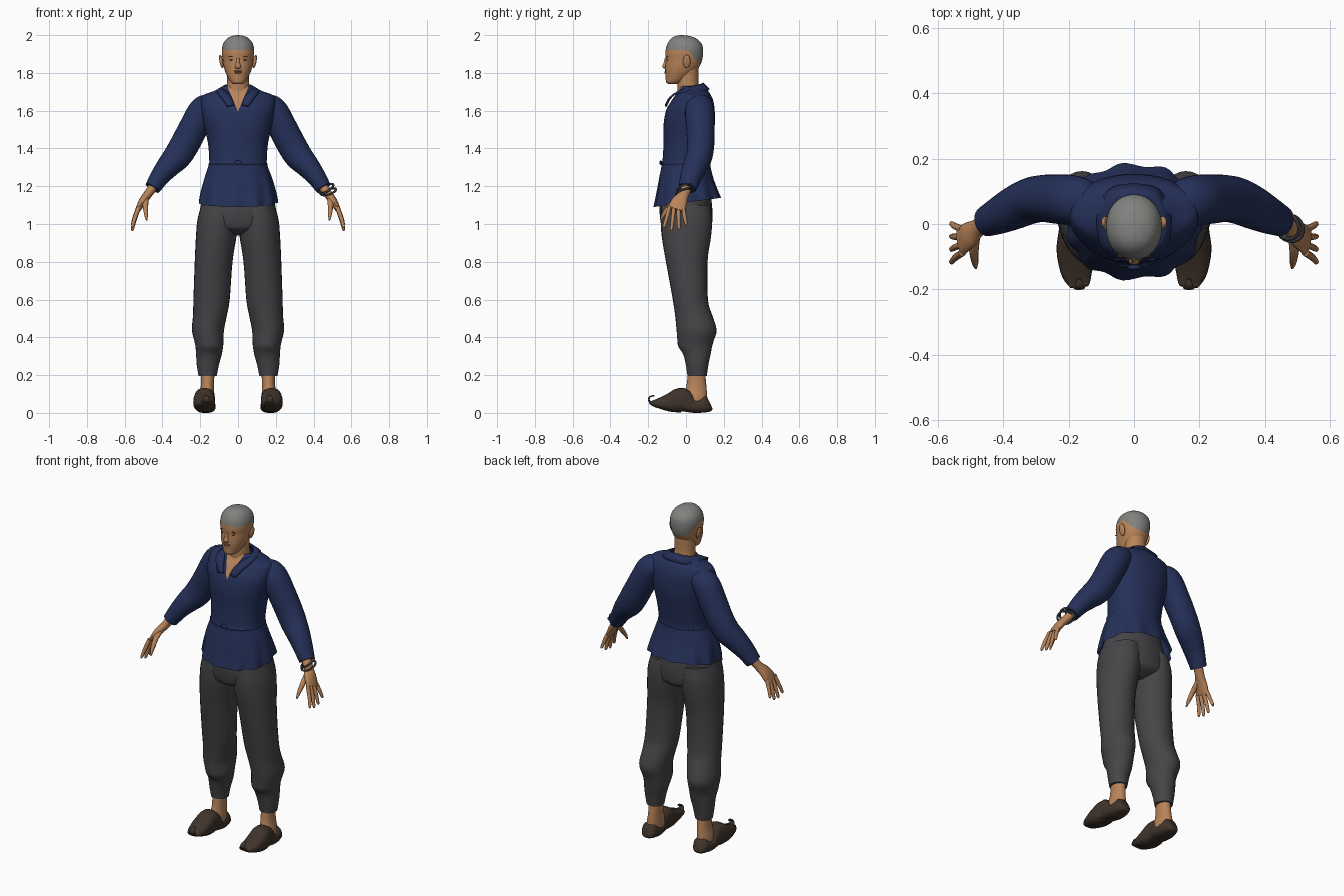
import bpy, bmesh, math
from mathutils import Vector

cube = bpy.data.objects.get("Cube")
if cube:
    bpy.data.objects.remove(cube, do_unlink=True)


def material(name, r, g, b):
    m = bpy.data.materials.new(name)
    m.use_nodes = True
    m.diffuse_color = (r, g, b, 1)
    bsdf = m.node_tree.nodes["Principled BSDF"]
    bsdf.inputs["Base Color"].default_value = (r, g, b, 1)
    bsdf.inputs["Roughness"].default_value = 0.8
    return m


SKIN = material("skin", 0.48, 0.23, 0.1)
LIP = material("lip", 0.34, 0.13, 0.07)
DARK = material("dark_brown", 0.05, 0.03, 0.02)
GREY = material("cap_grey", 0.22, 0.22, 0.21)
BLUE = material("shirt_blue", 0.018, 0.03, 0.1)
CHARCOAL = material("trouser_charcoal", 0.06, 0.059, 0.065)
LEATHER = material("shoe_leather", 0.05, 0.034, 0.024)
METAL = material("bracelet_metal", 0.04, 0.04, 0.045)


def finish(name, bm, *mats):
    bmesh.ops.recalc_face_normals(bm, faces=bm.faces)
    mesh = bpy.data.meshes.new(name)
    bm.to_mesh(mesh)
    bm.free()
    for m in mats:
        mesh.materials.append(m)
    mesh.shade_smooth()
    mesh.set_sharp_from_angle(angle=math.radians(50))
    obj = bpy.data.objects.new(name, mesh)
    bpy.context.collection.objects.link(obj)
    return obj


def spline(rows, steps):
    """Smooth curve through rows of numbers."""
    width = max(len(r) for r in rows)
    p = [Vector(tuple(r) + (0,) * (width - len(r))) for r in rows]
    p = [p[0] * 2 - p[1]] + p + [p[-1] * 2 - p[-2]]
    out = []
    for a, b, c, d in zip(p, p[1:], p[2:], p[3:]):
        for i in range(steps):
            t = i / steps
            out.append(b + (c - a) * (t / 2) + (a * 2 - b * 5 + c * 4 - d) * (t * t / 2)
                       + (b * 3 - a - c * 3 + d) * (t ** 3 / 2))
    return out + [p[-2]]


def skin_rings(rings, cap):
    bm = bmesh.new()
    loops = [[bm.verts.new(v) for v in ring] for ring in rings]
    n = len(loops[0])
    for a, b in zip(loops, loops[1:]):
        for i in range(n):
            j = (i + 1) % n
            bm.faces.new((a[i], a[j], b[j], b[i]))
    if cap:
        bm.faces.new(loops[0])
        bm.faces.new(loops[-1])
    return bm


def unit_ring(segs, power):
    for i in range(segs):
        t = math.tau * i / segs
        c, s = math.cos(t), math.sin(t)
        yield (t, math.copysign(abs(c) ** (2 / power), c),
               math.copysign(abs(s) ** (2 / power), s))


def stack(rows, side=1, segs=32, power=2, steps=4, cap=True):
    """Level sections: height, centre x, half width, front y, back y, waviness, tilt."""
    rings = []
    for r in spline([tuple(q) + (0,) * (7 - len(q)) for q in rows], steps):
        z, cx, hw, front, back, wave, tilt = r
        ring = []
        for t, c, s in unit_ring(segs, power):
            k = 1 + wave * math.cos(11 * t)
            ring.append((side * (cx + hw * c * k),
                         (front + back) / 2 + (back - front) / 2 * s * k, z + tilt * s))
        rings.append(ring)
    return skin_rings(rings, cap)


def tube(rows, side=1, ref=(0, 1, 0), segs=16, power=2, steps=4, cap=True):
    """Sections square to a path: x, y, z, radius along ref, other radius."""
    pts = spline(rows, steps)
    rings = []
    for i, p in enumerate(pts):
        c0 = Vector(p[:3])
        d = (Vector(pts[min(i + 1, len(pts) - 1)][:3]) - Vector(pts[max(i - 1, 0)][:3])).normalized()
        a = Vector(ref)
        a = (a - d * a.dot(d)).normalized()
        b = d.cross(a)
        ring = [c0 + a * p[3] * c + b * p[4] * s for _, c, s in unit_ring(segs, power)]
        rings.append([(v.x * side, v.y, v.z) for v in ring])
    return skin_rings(rings, cap)


def ball(name, loc, scale, mat, tilt=0):
    bm = bmesh.new()
    bmesh.ops.create_uvsphere(bm, u_segments=16, v_segments=10, radius=1)
    obj = finish(name, bm, mat)
    obj.location, obj.scale, obj.rotation_euler = loc, scale, (0, tilt, 0)
    return obj


def cut(bm, point, normal):
    bmesh.ops.bisect_plane(bm, geom=bm.verts[:] + bm.edges[:] + bm.faces[:],
                           plane_co=point, plane_no=normal, dist=1e-5)


# Head, with the grey cap cut along a brow line and a slope to the nape
bm = stack([(1.74, 0, .02, -.092, -.05), (1.75, 0, .038, -.105, -.02), (1.78, 0, .056, -.108, .025),
            (1.81, 0, .069, -.11, .055), (1.84, 0, .077, -.109, .075), (1.87, 0, .081, -.107, .086),
            (1.91, 0, .086, -.109, .091), (1.95, 0, .08, -.1, .085), (1.98, 0, .06, -.08, .058),
            (1.995, 0, .032, -.056, .02), (2, 0, .004, -.03, -.02)], power=2.1)
cut(bm, (0, 0, 1.92), (0, 0, 1))
cut(bm, (0, .01, 1.92), (0, 1, .9))
for f in bm.faces:
    c = f.calc_center_median()
    f.material_index = int(c.z > 1.92 or (c.y - .01) + .9 * (c.z - 1.92) > 0)
finish("head", bm, SKIN, GREY)
finish("neck", stack([(1.6, 0, .075, -.06, .09), (1.68, 0, .066, -.045, .08),
                      (1.74, 0, .058, -.045, .066), (1.84, 0, .058, -.05, .066)]), SKIN)

# Face
finish("nose", tube([(0, -.106, 1.878, .007, .006), (0, -.111, 1.85, .01, .008),
                     (0, -.115, 1.834, .016, .01), (0, -.108, 1.824, .012, .005)], ref=(1, 0, 0)), SKIN)
ball("upper_lip", (0, -.108, 1.809), (.025, .005, .004), LIP)
ball("lower_lip", (0, -.108, 1.801), (.02, .006, .005), LIP)
for side, word in ((1, "left_"), (-1, "right_")):
    ball(word + "eye", (side * .033, -.097, 1.868), (.012, .005, .004), DARK)
    ball(word + "brow", (side * .035, -.098, 1.886), (.017, .005, .0025), DARK, side * .1)
    ball(word + "ear", (side * .088, .004, 1.86), (.01, .02, .036), SKIN, side * .2)

# Shirt body with flared wavy hem and an open V at the neck
bm = stack([(1.115, 0, .206, -.168, .182, .035, .024), (1.16, 0, .2, -.158, .168, .025, .015),
            (1.24, 0, .18, -.142, .145, .01), (1.305, 0, .157, -.13, .13), (1.318, 0, .156, -.132, .13),
            (1.33, 0, .152, -.125, .126), (1.42, 0, .158, -.119, .138), (1.52, 0, .178, -.119, .152),
            (1.6, 0, .195, -.106, .152), (1.65, 0, .198, -.078, .145), (1.682, 0, .185, -.056, .132),
            (1.703, 0, .13, -.042, .118), (1.73, 0, .078, -.032, .098)], segs=88, power=2.2, cap=False)
for s in (1, -1):
    cut(bm, (0, 0, 1.595), (s, 0, -.42))
for f in bm.faces:
    c = f.calc_center_median()
    f.material_index = int(c.y < 0 and abs(c.x) < .42 * (c.z - 1.595))
shirt = finish("shirt", bm, BLUE, SKIN)
ball("waist_tie", (0, -.133, 1.325), (.02, .008, .012), BLUE)

# Folded collar running round the neck and down both sides of the V
inner = [(0, .088, 1.745), (.05, .074, 1.738), (.078, .02, 1.724), (.06, -.04, 1.7), (.035, -.085, 1.668), (.02, -.107, 1.63)]
outer = [(0, .122, 1.712), (.075, .105, 1.706), (.112, .025, 1.706), (.105, -.055, 1.69), (.085, -.085, 1.665), (.058, -.108, 1.622)]
bm = bmesh.new()
for s in (1, -1):
    pair = [[bm.verts.new((s * v[0], v[1], v[2])) for v in spline(edge, 3)] for edge in (inner, outer)]
    for i in range(len(pair[0]) - 1):
        bm.faces.new((pair[0][i], pair[0][i + 1], pair[1][i + 1], pair[1][i]))
bmesh.ops.remove_doubles(bm, verts=bm.verts, dist=1e-4)
collar = finish("collar", bm, BLUE)
mod = collar.modifiers.new("thickness", "SOLIDIFY")
mod.thickness, mod.offset = .01, 0

# Trouser seat
finish("trouser_seat", stack([(.94, 0, .03, -.05, .07), (.965, 0, .12, -.11, .12), (1.0, 0, .2, -.132, .138),
                              (1.1, 0, .197, -.14, .138), (1.22, 0, .16, -.12, .12)]), CHARCOAL)

for side, word in ((1, "left_"), (-1, "right_")):
    # Trouser leg, baggy at the calf and gathered at the ankle
    finish(word + "trouser_leg", stack([
        (.195, .161, .048, .008, .11), (.25, .16, .058, 0, .118), (.31, .154, .068, -.015, .13),
        (.35, .152, .073, -.04, .138), (.38, .154, .077, -.045, .146), (.44, .159, .085, -.05, .162),
        (.52, .148, .09, -.058, .138), (.6, .14, .096, -.07, .116), (.8, .129, .1, -.106, .114),
        (.93, .116, .107, -.128, .132), (1.02, .108, .107, -.134, .139), (1.1, .1, .095, -.13, .13)],
        side, segs=28), CHARCOAL)

    # Ankle and shoe with curled toe
    finish(word + "ankle", stack([(.04, .168, .043, -.03, .112), (.09, .166, .041, -.018, .112),
                                  (.14, .162, .035, .002, .108), (.23, .16, .036, .012, .1)], side), SKIN)
    shoe = [(.126, .17, .02, .088, .025), (.112, .17, .004, .092, .042), (.07, .171, 0, .07, .052),
            (.03, .173, 0, .078, .052), (-.02, .176, 0, .132, .054), (-.08, .179, .004, .108, .058),
            (-.14, .176, .022, .08, .05), (-.175, .17, .036, .066, .038), (-.192, .168, .05, .062, .028)]
    finish(word + "shoe", tube([(x, y, (lo + hi) / 2, hw, (hi - lo) / 2) for y, x, lo, hi, hw in shoe],
                               side, ref=(1, 0, 0), segs=24, power=2.6), LEATHER)
    finish(word + "toe_curl", tube([(.168, -.183, .052, .022, .006), (.168, -.197, .068, .017, .005),
                                    (.168, -.19, .086, .013, .004), (.168, -.168, .091, .008, .004)],
                                   side, ref=(1, 0, 0)), LEATHER)

    # Sleeve from shoulder to cuff
    finish(word + "sleeve", tube([
        (.12, .06, 1.65, .04, .035), (.15, .068, 1.632, .068, .062), (.187, .072, 1.598, .077, .076),
        (.23, .076, 1.52, .076, .077), (.28, .078, 1.425, .072, .077), (.32, .07, 1.36, .07, .074),
        (.365, .05, 1.31, .066, .064), (.41, .028, 1.255, .058, .052), (.453, .008, 1.19, .047, .042)],
        side, segs=28), BLUE)

    # Hand
    finish(word + "palm", tube([(.44, .012, 1.21, .03, .026), (.475, -.01, 1.16, .028, .023),
                                (.505, -.034, 1.12, .042, .021), (.53, -.052, 1.075, .047, .014)], side), SKIN)
    for i, finger in enumerate(("index", "middle", "ring", "little")):
        y = -.088 + .024 * i
        reach = (.105, .12, .115, .09)[i]
        spread = -.028 + .015 * i
        finish(word + finger + "_finger", tube([
            (.525, y, 1.09, .011, .012), (.546, y + spread * .5, 1.085 - reach * .5, .01, .011),
            (.558, y + spread, 1.085 - reach * .93, .008, .008), (.556, y + spread, 1.085 - reach, .003, .003)],
            side, segs=10), SKIN)
    finish(word + "thumb", tube([(.485, -.025, 1.145, .016, .014), (.49, -.075, 1.105, .015, .014),
                                 (.487, -.115, 1.055, .011, .011), (.484, -.135, 1.02, .004, .004)],
                                side, ref=(1, 0, 0), segs=10), SKIN)

# Two bracelet bands on the left wrist
for i, name in enumerate(("upper_bracelet", "lower_bracelet")):
    bpy.ops.mesh.primitive_torus_add(major_segments=32, minor_segments=8, major_radius=.042, minor_radius=.006,
                                     location=(.468 + .01 * i, -.006 - .007 * i, 1.187 - .016 * i),
                                     rotation=(.35, -.55 + .25 * i, 0))
    band = bpy.context.object
    band.name = name
    band.data.materials.append(METAL)
    band.data.shade_smooth()
